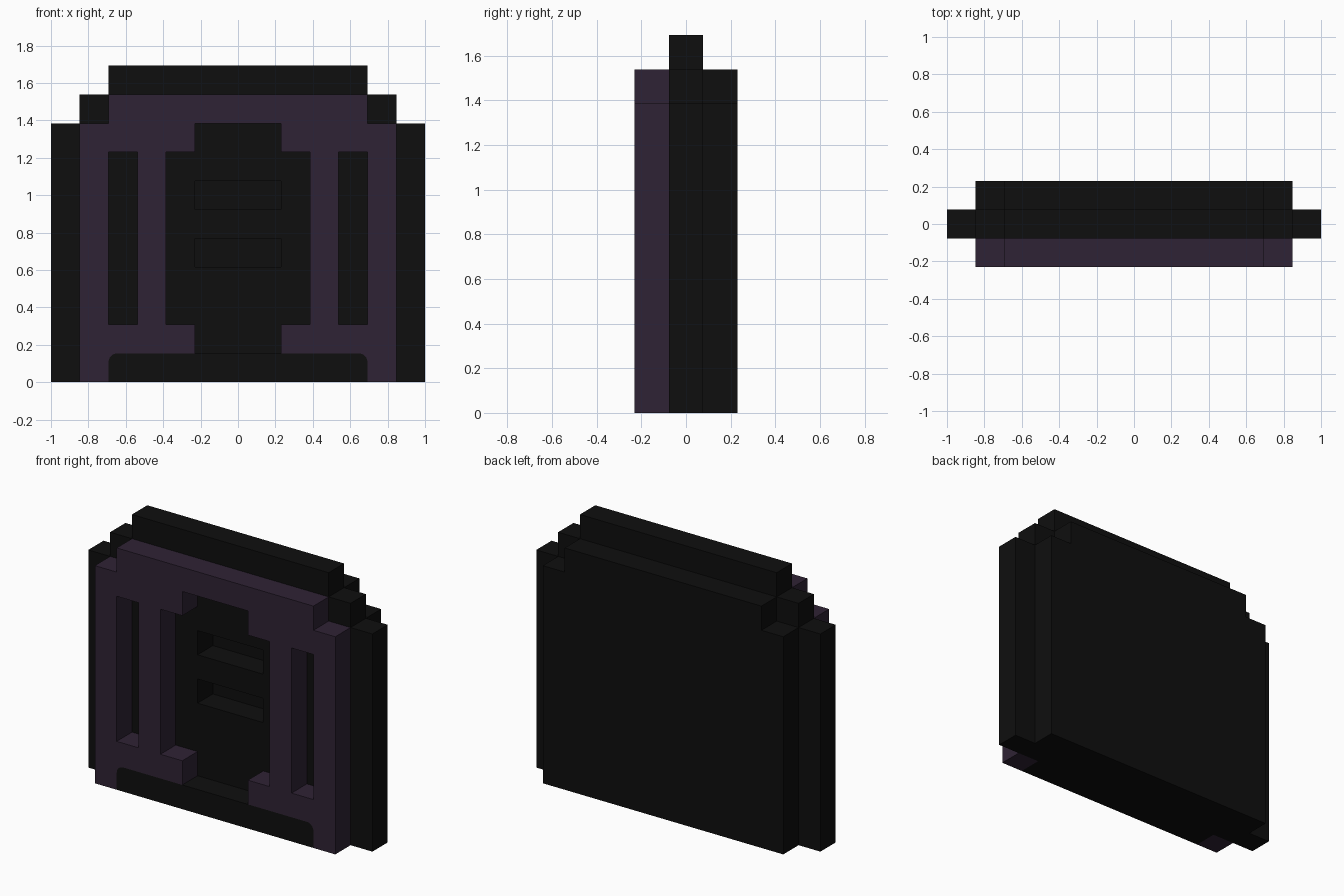
import bpy, bmesh, math

if "Cube" in bpy.data.objects:
    bpy.data.objects.remove(bpy.data.objects["Cube"])

U = 2 / 13  # one block of the 13-wide grid


def material(name, rgb):
    m = bpy.data.materials.new(name)
    m.diffuse_color = (*rgb, 1)
    m.use_nodes = True
    m.node_tree.nodes["Principled BSDF"].inputs["Base Color"].default_value = m.diffuse_color
    return m


BLACK = material("black stone", (0.0045, 0.0045, 0.0045))
PURPLE = material("dark purple trim", (0.028, 0.0165, 0.0345))


def mirrored(half):
    """Close a right-hand half outline with its mirror image."""
    return half + [(-x, z) for x, z in reversed(half)]


def rect(x0, x1, z0, z1):
    return [(x0, z0), (x1, z0), (x1, z1), (x0, z1)]


def slab(name, outlines, y0, y1, mat):
    """Extrude front-view outlines (first is outer, rest holes) from y0 to y1, in blocks."""
    cu = bpy.data.curves.new(name, "CURVE")
    cu.dimensions = "2D"
    cu.fill_mode = "BOTH"
    cu.extrude = (y1 - y0) / 2 * U
    for pts in outlines:
        s = cu.splines.new("POLY")
        s.points.add(len(pts) - 1)
        for p, (x, z) in zip(s.points, pts):
            p.co = (x * U, z * U, 0, 1)
        s.use_cyclic_u = True
    ob = bpy.data.objects.new(name, cu)
    bpy.context.collection.objects.link(ob)
    ob.rotation_euler = (math.pi / 2, 0, 0)
    ob.location.y = (y0 + y1) / 2 * U
    bpy.ops.object.select_all(action="DESELECT")
    ob.select_set(True)
    bpy.context.view_layer.objects.active = ob
    bpy.ops.object.convert(target="MESH")
    ob = bpy.context.object
    bm = bmesh.new()
    bm.from_mesh(ob.data)
    bmesh.ops.remove_doubles(bm, verts=bm.verts, dist=1e-5)
    bmesh.ops.recalc_face_normals(bm, faces=bm.faces)
    for f in bm.faces:
        f.smooth = False
    bm.to_mesh(ob.data)
    bm.free()
    ob.data.materials.clear()
    ob.data.materials.append(mat)
    return ob


# stepped middle slab with two slots in the doorway
middle = mirrored([(6.5, 0), (6.5, 9), (5.5, 9), (5.5, 10), (4.5, 10), (4.5, 11)])
slots = [rect(-1.5, 1.5, z, z + 1) for z in (4, 6)]
slab("middle_slab", [middle] + slots, -0.5, 0.5, BLACK)

# solid back slab
back = mirrored([(5.5, 0), (5.5, 9), (4.5, 9), (4.5, 10)])
slab("back_slab", [back], 0.5, 1.5, BLACK)

# rounded corner shared by the base step and the trim
R = 0.3
corner = [(4.5 - R + R * math.cos(a), 1 - R + R * math.sin(a))
          for a in (i * math.pi / 12 for i in range(7))]

# base step
slab("base_step", [mirrored([(4.5, 0)] + corner)], -1.5, -0.5, BLACK)

# purple front trim with a narrow window on each side
trim = mirrored([(4.5, 10), (4.5, 9), (5.5, 9), (5.5, 0), (4.5, 0)] + corner +
                [(1.5, 1), (1.5, 2), (2.5, 2), (2.5, 8), (1.5, 8), (1.5, 9)])
windows = [rect(3.5, 4.5, 2, 8), rect(-4.5, -3.5, 2, 8)]
slab("front_trim", [trim] + windows, -1.5, -0.5, PURPLE)
